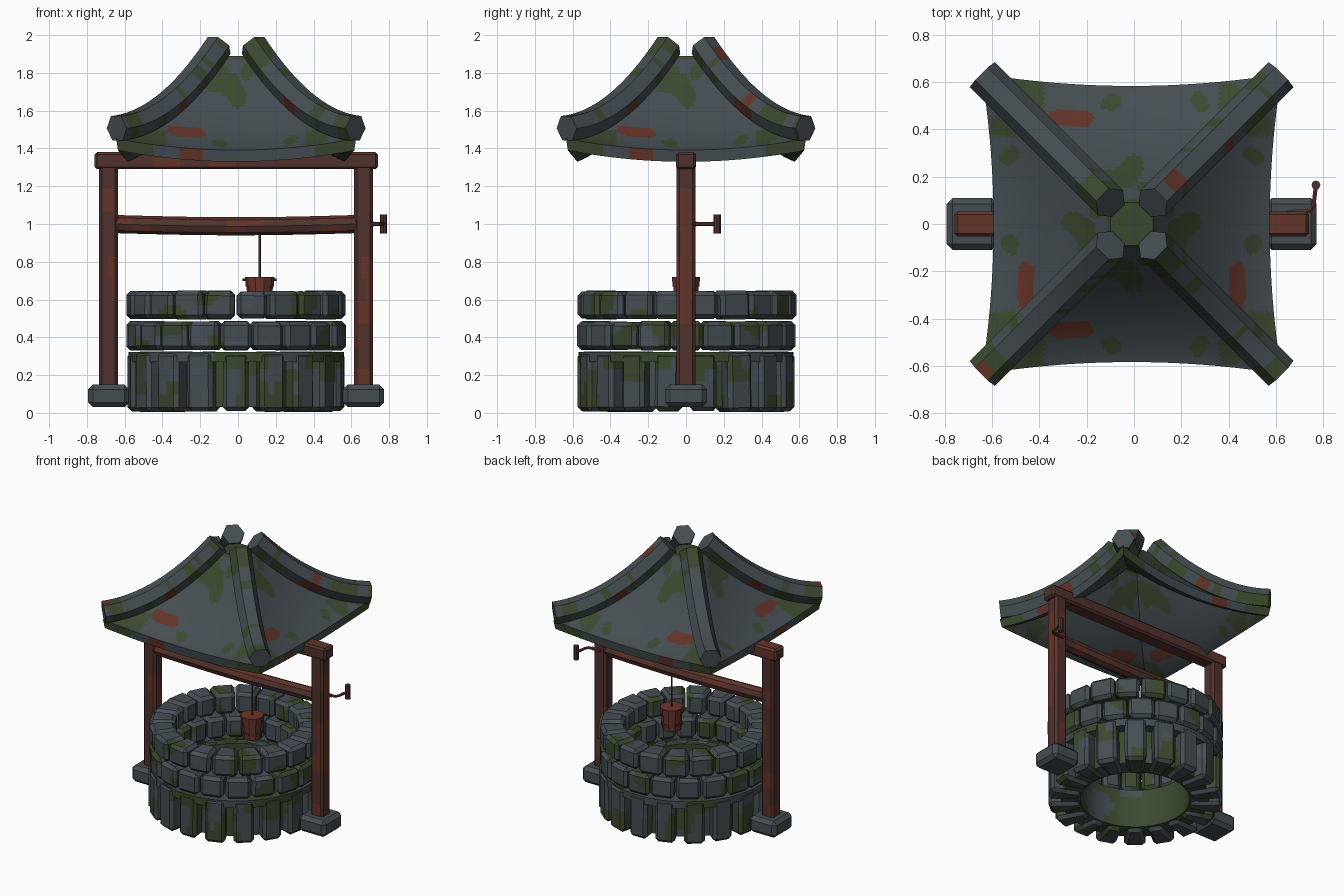
import bpy, bmesh, math, random
from mathutils import Vector, Matrix, noise

random.seed(4)
cube = bpy.data.objects.get("Cube")
if cube:
    bpy.data.objects.remove(cube)

CX = -0.01  # the crank pushes everything else slightly to one side


def material(name, color):
    m = bpy.data.materials.new(name)
    m.use_nodes = True
    m.diffuse_color = (*color, 1)
    bsdf = next(n for n in m.node_tree.nodes if n.type == "BSDF_PRINCIPLED")
    bsdf.inputs["Base Color"].default_value = (*color, 1)
    bsdf.inputs["Roughness"].default_value = 0.9
    return m


SLATE = material("slate", (0.06, 0.076, 0.086))
MOSS = material("moss", (0.044, 0.066, 0.028))
RUST = material("rust_red", (0.125, 0.034, 0.022))
WOOD = material("dark_wood", (0.082, 0.032, 0.027))
PALE = material("pale_slate", (0.068, 0.083, 0.105))
BUCKET = material("bucket_red", (0.15, 0.036, 0.023))
STONE_MATS = [SLATE, MOSS, RUST, PALE]
WOOD_MATS = [WOOD, RUST]


def finish(name, bm, mats, rule=None, smooth=0):
    """Colour faces by a rule of (centre, normal) and make the object."""
    bmesh.ops.recalc_face_normals(bm, faces=bm.faces)
    if rule:
        for f in bm.faces:
            f.material_index = rule(f.calc_center_median(), f.normal)
    mesh = bpy.data.meshes.new(name)
    bm.to_mesh(mesh)
    bm.free()
    for m in mats:
        mesh.materials.append(m)
    if smooth:
        mesh.shade_smooth()
        mesh.set_sharp_from_angle(angle=math.radians(smooth))
    ob = bpy.data.objects.new(name, mesh)
    ob.location.x = CX
    bpy.context.collection.objects.link(ob)


# Colour rules: patches of moss on stone, red streaks on wood
def stone_rule(c, n):
    if noise.noise(c * 5.5) > 0.2:
        return 1
    return 3 if noise.noise(c * 7 + Vector((9, 0, 0))) > 0.42 else 0


def inner_wall_rule(c, n):
    return 1 if noise.noise(c * 4) > -0.15 else 0


def wood_rule(c, n):
    streak = noise.noise(Vector((c.x * 9, c.y * 9, c.z * 6))) > 0.2
    return 1 if streak or n.z > 0.9 else 0


def block(bm, size, matrix, bevel, taper=1.0, cuts=2):
    """Bevelled box, narrowed on its -y side, cut into small faces."""
    part = bmesh.new()
    bmesh.ops.create_cube(part, size=1)
    for v in part.verts:
        narrow = taper if v.co.y < 0 else 1
        v.co = Vector((v.co.x * size[0] * narrow, v.co.y * size[1], v.co.z * size[2]))
    bmesh.ops.bevel(part, geom=part.edges[:], offset=bevel, segments=1, affect="EDGES")
    long_edges = [e for e in part.edges if e.calc_length() > 0.05]
    bmesh.ops.subdivide_edges(part, edges=long_edges, cuts=cuts, use_grid_fill=True)
    part.transform(matrix)
    mesh = bpy.data.meshes.new("part")
    part.to_mesh(mesh)
    part.free()
    bm.from_mesh(mesh)
    bpy.data.meshes.remove(mesh)


def box(name, lo, hi, bevel, mats, rule=None, cuts=2):
    lo, hi = Vector(lo), Vector(hi)
    bm = bmesh.new()
    block(bm, hi - lo, Matrix.Translation((lo + hi) / 2), bevel, cuts=cuts)
    finish(name, bm, mats, rule)


def tube(name, path, radius, sides, side, mats, rule=None, smooth=0):
    """Sweep a polygon along a path; radius may vary per point."""
    bm = bmesh.new()
    path = [Vector(p) for p in path]
    side = Vector(side).normalized()
    rings = []
    for i, p in enumerate(path):
        tangent = path[min(i + 1, len(path) - 1)] - path[max(i - 1, 0)]
        up = tangent.cross(side).normalized()
        r = radius[i] if isinstance(radius, list) else radius
        angles = [math.tau * k / sides for k in range(sides)]
        rings.append([bm.verts.new(p + r * (math.cos(a) * side + math.sin(a) * up)) for a in angles])
    for a, b in zip(rings, rings[1:]):
        for k in range(sides):
            n = (k + 1) % sides
            bm.faces.new((a[k], a[n], b[n], b[k]))
    bm.faces.new(rings[0])
    bm.faces.new(rings[-1])
    finish(name, bm, mats, rule, smooth)


# Stone courses of the well
def course(name, z0, z1, r0, r1, width, offset, count=20):
    bm = bmesh.new()
    for i in range(count):
        a = math.tau * (i + offset) / count
        j = random.uniform(-0.006, 0.006)
        m = (Matrix.Rotation(a + j, 4, "Z")
             @ Matrix.Translation((0, (r0 + r1) / 2 + j, (z0 + z1) / 2))
             @ Matrix.Rotation(j * 2, 4, "Y"))
        block(bm, (width + j, r1 - r0, z1 - z0 + j), m, 0.022, taper=r0 / r1, cuts=3)
    finish(name, bm, STONE_MATS, stone_rule)


def wall_ring(name, r0, r1, z0, z1, rule, segments=60):
    bm = bmesh.new()
    corners = ((r0, z0), (r1, z0), (r1, z1), (r0, z1))
    rings = []
    for i in range(segments):
        a = math.tau * i / segments
        rings.append([bm.verts.new((r * math.cos(a), r * math.sin(a), z)) for r, z in corners])
    for i in range(segments):
        a, b = rings[i], rings[(i + 1) % segments]
        for k in range(4):
            n = (k + 1) % 4
            bm.faces.new((a[k], a[n], b[n], b[k]))
    upright = [e for e in bm.edges if abs(e.verts[0].co.z - e.verts[1].co.z) > 0.1]
    bmesh.ops.subdivide_edges(bm, edges=upright, cuts=4, use_grid_fill=True)
    finish(name, bm, STONE_MATS, rule, smooth=30)


course("base_stones", 0.008, 0.322, 0.37, 0.577, 0.145, 0, count=18)
wall_ring("base_inner_wall", 0.36, 0.49, 0.03, 0.31, inner_wall_rule)
wall_ring("base_band", 0.42, 0.57, 0.27, 0.322, stone_rule)
course("middle_stones", 0.333, 0.484, 0.39, 0.577, 0.172, 0)
course("top_stones", 0.497, 0.645, 0.41, 0.577, 0.172, 0.5)

# Wooden frame on stone feet
for label, s in (("left", 1), ("right", -1)):
    x = s * 0.675
    box(label + "_foot", (x - 0.108, -0.11, 0.03), (x + 0.108, 0.11, 0.15), 0.025, [SLATE])
    box(label + "_post", (x - 0.05, -0.05, 0.1), (x + 0.05, 0.05, 1.32), 0.016, WOOD_MATS, wood_rule, cuts=9)
box("top_beam", (-0.75, -0.053, 1.29), (0.75, 0.053, 1.38), 0.013, WOOD_MATS, wood_rule, cuts=9)

# Sagging windlass, crank, rope and bucket
sag = [(-0.65 + 0.1 * i, 0, 1.0 - 0.012 * math.sin(math.pi * i / 13)) for i in range(14)]
tube("windlass", sag, 0.048, 8, (0, 1, 0), WOOD_MATS, wood_rule)
tube("crank_arm", [(0.7, 0.05, 1), (0.755, 0.055, 1), (0.77, 0.08, 1), (0.78, 0.165, 1)],
     0.01, 6, (0, 0, 1), [RUST])
tube("crank_axle", [(0.66, 0.045, 1), (0.73, 0.052, 1)], 0.014, 6, (0, 0, 1), [WOOD])
tube("crank_handle", [(0.78, 0.165, 0.95), (0.78, 0.165, 1.05)], 0.019, 8, (1, 0, 0), [WOOD])
BX = 0.125
tube("rope", [(BX, 0, 0.7), (BX, 0, 0.96)], 0.006, 6, (1, 0, 0), [WOOD])
tube("bucket_body", [(BX, 0, 0.56), (BX, 0, 0.68)], [0.065, 0.07], 10, (1, 0, 0), [BUCKET])
tube("bucket_rim", [(BX, 0, 0.67), (BX, 0, 0.72)], [0.075, 0.078], 10, (1, 0, 0), [BUCKET])
tube("bucket_band", [(BX, 0, 0.59), (BX, 0, 0.61)], 0.071, 10, (1, 0, 0), [WOOD])
tube("bucket_pegs", [(BX - 0.09, 0, 0.705), (BX + 0.09, 0, 0.705)], 0.008, 6, (0, 1, 0), [WOOD])


# Flared four-sided roof
def ridge_z(x):
    return 1.505 + 1.31 * (0.67 - x) ** 2


# Moss blobs on every slope: sideways, outwards, radius
MOSS_BLOBS = ((0, 0.25, 0.045), (-0.03, 0.2, 0.045), (-0.09, 0.16, 0.05), (0.06, 0.14, 0.04), (0.28, 0.53, 0.025))


def roof_rule(c, n):
    b, a = sorted((c.x, c.y), key=abs)
    a = abs(a)
    wave = noise.noise(Vector((b * 7, a * 7, 2)))
    # eave edge
    if abs(n.z) < 0.6 and a > 0.5:
        return 2 if -0.3 < b < -0.18 else int(abs(b) > 0.45 + wave * 0.1)
    # rounded red stripe
    if math.hypot(a - 0.447, max(abs(b + 0.265) - 0.068, 0)) < 0.034:
        return 2
    if a < 0.1 or any(math.hypot(b - u, a - v) < r * (1 + wave) for u, v, r in MOSS_BLOBS):
        return 1
    return int((abs(b) > 0.37 and a > 0.46 and wave > -0.2) or wave > 0.47)


ROWS, COLS, INNER, OUTER = 42, 72, 0.09, 0.635
bm = bmesh.new()
for turn in range(4):
    spin = Matrix.Rotation(turn * math.pi / 2, 3, "Z")
    grid = []
    for i in range(ROWS + 1):
        s = i / ROWS
        h = INNER + (OUTER - INNER) * s
        row = []
        for k in range(COLS + 1):
            t = 2 * k / COLS - 1
            bow = 1 - t * t
            p = Vector((t * h, -h * (1 - 0.08 * bow * s), ridge_z(h) - 0.055 - 0.06 * s * s * bow))
            row.append(bm.verts.new(spin @ p))
        grid.append(row)
    for lo, hi in zip(grid, grid[1:]):
        for k in range(COLS):
            bm.faces.new((lo[k], hi[k], hi[k + 1], lo[k + 1]))
bmesh.ops.remove_doubles(bm, verts=bm.verts, dist=0.0005)
bmesh.ops.holes_fill(bm, edges=[e for e in bm.edges if e.is_boundary and e.verts[0].co.z > 1.8], sides=0)
bmesh.ops.recalc_face_normals(bm, faces=bm.faces)
# close the underside and the eave edge
under = bmesh.ops.extrude_face_region(bm, geom=bm.faces[:], use_keep_orig=True)
for v in under["geom"]:
    if isinstance(v, bmesh.types.BMVert):
        v.co = Vector((v.co.x * 0.985, v.co.y * 0.985, v.co.z - 0.062))
finish("roof", bm, STONE_MATS, roof_rule, smooth=30)


# Hexagonal ridge caps along the four hips
START, END = 0.09, 0.632
RUST_SPOTS = ((0.4, 0.35), (0.2, 0.17), (-0.6, -0.63))


def ridge_rule(c, n):
    x, y = abs(c.x), abs(c.y)
    mid = (x + y) / 2
    if mid < START + 0.002 or mid > END - 0.002:
        return 0
    if 0.29 < mid < 0.355 and abs(x - y) > 0.03 and c.z < ridge_z(mid):
        return 2
    if any(math.hypot(c.x - u, c.y - v) < 0.035 for u, v in RUST_SPOTS):
        return 2
    wave = noise.noise(c * 8 + Vector((5, 2, 1)))
    return 1 if wave > (0.0 if mid < 0.2 or mid > 0.55 else 0.28) else 0


for sx, label_x in ((1, "left"), (-1, "right")):
    for sy, label_y in ((-1, "front"), (1, "back")):
        xs = [START + (END - START) * i / 30 for i in range(31)]
        tube(f"{label_y}_{label_x}_ridge", [(sx * x, sy * x, ridge_z(x)) for x in xs], 0.075, 6,
             (sx, -sy, 0), STONE_MATS, ridge_rule, smooth=30)
